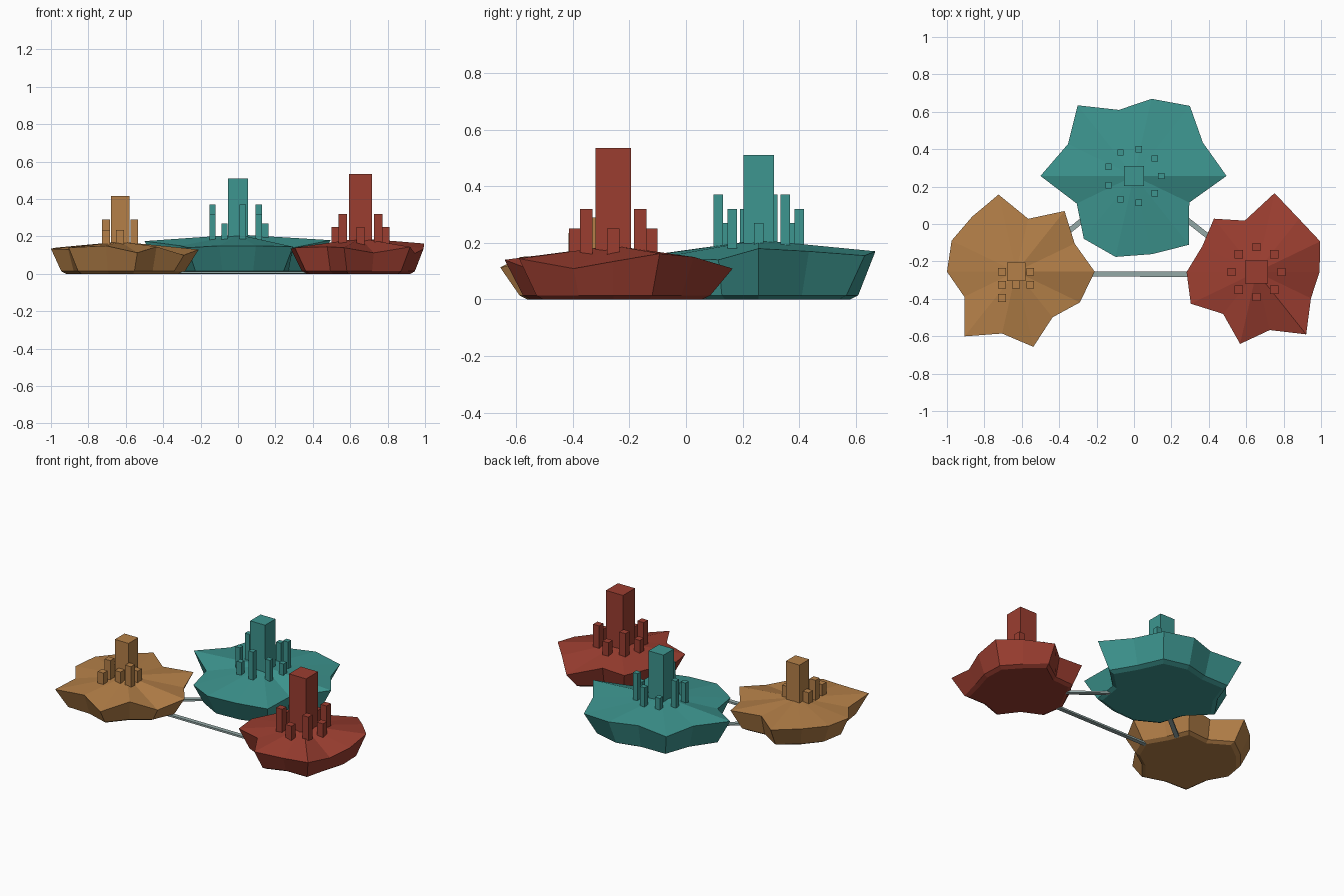
import bpy, bmesh, math
from mathutils import Vector

if "Cube" in bpy.data.objects:
    bpy.data.objects.remove(bpy.data.objects["Cube"])


def material(name, rgb):
    m = bpy.data.materials.new(name)
    m.diffuse_color = (*rgb, 1)
    m.use_nodes = True
    m.node_tree.nodes["Principled BSDF"].inputs["Base Color"].default_value = m.diffuse_color
    return m


def finish(name, bm, mat):
    bmesh.ops.recalc_face_normals(bm, faces=bm.faces[:])
    me = bpy.data.meshes.new(name)
    bm.to_mesh(me)
    bm.free()
    me.materials.append(mat)
    ob = bpy.data.objects.new(name, me)
    bpy.context.collection.objects.link(ob)
    return ob


def box(name, centre, size, mat, turn=0):
    bm = bmesh.new()
    bmesh.ops.create_cube(bm, size=1)
    for v in bm.verts:
        v.co = Vector(v.co[i] * size[i] for i in range(3))
    ob = finish(name, bm, mat)
    ob.location = centre
    ob.rotation_euler.z = turn
    return ob


def tower(name, x, y, width, bottom, top, mat):
    box(name, (x, y, (bottom + top) / 2), (width, width, top - bottom), mat)


def island(name, cx, cy, apex, radii, heights, mat):
    """Star-shaped slab: raised fan on top, sides tapering to a flat underside."""
    bm = bmesh.new()
    n = len(radii)
    mean = sum(radii) / n
    base = [0.75 * r + 0.25 * mean for r in radii]

    def ring(rs, zs):
        return [bm.verts.new((cx + r * math.cos(math.tau * i / n),
                              cy + r * math.sin(math.tau * i / n), z))
                for i, (r, z) in enumerate(zip(rs, zs))]

    rings = [ring(radii, heights),
             ring([r * 0.85 for r in base], [0.014] * n),
             ring([r * 0.78 for r in base], [0.0] * n)]
    peak = bm.verts.new((cx, cy, apex))
    for i in range(n):
        j = (i + 1) % n
        bm.faces.new((peak, rings[0][i], rings[0][j]))
        for a, b in zip(rings, rings[1:]):
            bm.faces.new((a[i], b[i], b[j], a[j]))
    bm.faces.new(rings[-1])
    finish(name, bm, mat)


teal = material("teal", (0.047, 0.305, 0.279))
ochre = material("ochre", (0.46, 0.216, 0.065))
red = material("brick_red", (0.33, 0.048, 0.03))
pale = material("pale_grey_green", (0.3, 0.4, 0.39))

T, O, R = (0.0, 0.257), (-0.63, -0.255), (0.655, -0.257)

# Islands
island("teal_island", *T, 0.21,
       [.495, .409, .479, .423, .362, .483, .392, .50, .34, .43, .444, .429, .471, .328],
       [.18, .17, .155, .17, .17, .165, .17, .175, .15, .14, .15, .15, .145, .14], teal)
island("ochre_island", *O, 0.172,
       [.42, .347, .415, .29, .423, .377, .383, .37, .308, .442, .339, .412, .312, .378],
       [.13, .12, .14, .14, .14, .14, .14, .134, .13, .14, .15, .113, .145, .10], ochre)
island("red_island", *R, 0.19,
       [.337, .378, .364, .433, .282, .365, .321, .374, .39, .286, .394, .318, .426, .323],
       [.134, .162, .15, .109, .14, .14, .14, .134, .14, .145, .14, .112, .144, .109], red)

# Main towers
tower("teal_main_tower", *T, 0.108, 0.15, 0.51, teal)
tower("ochre_main_tower", *O, 0.1, 0.12, 0.415, ochre)
tower("red_main_tower", *R, 0.124, 0.14, 0.535, red)


# Rings of small towers
def tower_ring(name, c, count, radius, width, tops, mat):
    for k in range(count):
        a = math.tau * k / count
        tower(f"{name}_{k + 1}", c[0] + radius * math.cos(a), c[1] + radius * math.sin(a),
              width, 0.14, tops[k % len(tops)], mat)


tower_ring("teal_small_tower", T, 9, 0.145, 0.034, (0.27, 0.37, 0.32), teal)
tower_ring("red_small_tower", R, 8, 0.134, 0.044, (0.25, 0.32), red)

# Block grid of small towers
for k, (i, j, top) in enumerate([(-1, 0, .235), (1, 0, .235), (-1, 1, .29),
                                 (0, 1, .235), (1, 1, .29), (-1, 2, .235)]):
    tower(f"ochre_small_tower_{k + 1}", O[0] + i * 0.075, O[1] - j * 0.07,
          0.042, 0.12, top, ochre)

# Thin bridges between the islands
for name, a, b in (("ochre_red_bridge", O, R), ("red_teal_bridge", R, T),
                   ("teal_ochre_bridge", T, O)):
    d = Vector(b) - Vector(a)
    mid = (Vector(a) + Vector(b)) / 2
    box(name, (mid.x, mid.y - 0.012, 0.007), (d.length * 0.6, 0.028, 0.012), pale,
        math.atan2(d.y, d.x))
